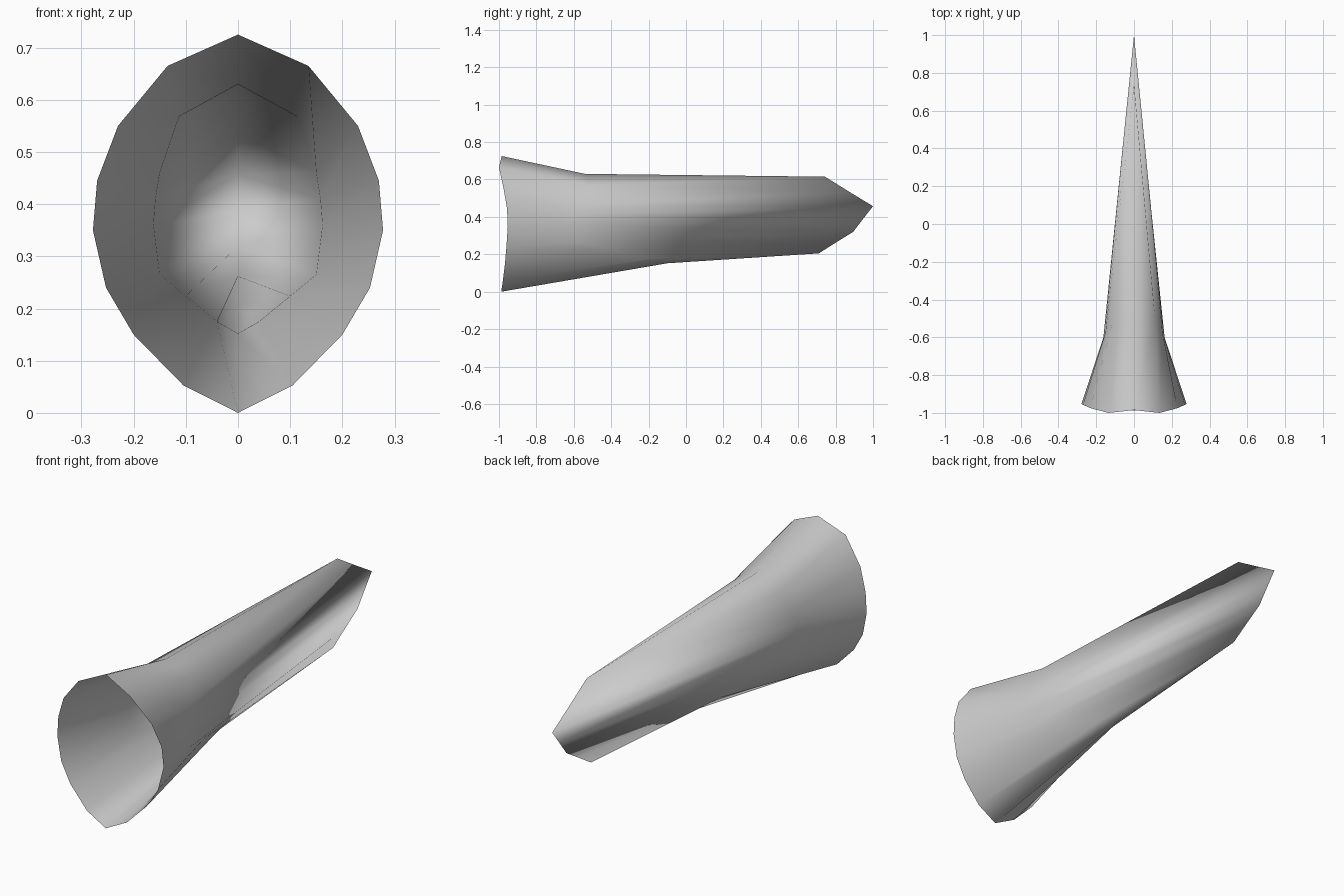
import bpy, bmesh

cube = bpy.data.objects.get("Cube")
if cube:
    bpy.data.objects.remove(cube, do_unlink=True)

# Right-hand half outlines, listed from the top ridge to the keel (x, y, z)
mouth = [(0, -.985, .725), (.135, -1, .665), (.23, -.975, .55),
         (.27, -.957, .445), (.278, -.953, .35), (.253, -.96, .24),
         (.2, -.968, .15), (.105, -.98, .053), (0, -.988, 0)]
throat = [(0, -.54, .63), (.113, -.52, .568), (.15, -.57, .46),
          (.158, -.6, .41), (.162, -.6, .36), (.15, -.57, .265),
          (.1, -.4, .224), (.04, -.2, .175), (0, -.1, .152)]
# Tail pinches to an upright edge, so it only needs (y, z)
tail = [(.743, .615), (.743, .615), (.87, .536), (1, .457), (.945, .387),
        (.894, .32), (.8, .262), (.71, .205), (.71, .205)]
tail = [(0, y, z) for y, z in tail]


def full_ring(half):
    """Mirror a half outline into a closed ring."""
    return half + [(-x, y, z) for x, y, z in half[-2:0:-1]]


# Hollow horn: loft the rings, leaving the mouth open
bm = bmesh.new()
rings = [[bm.verts.new(p) for p in full_ring(h)] for h in (mouth, throat, tail)]
for a, b in zip(rings, rings[1:]):
    n = len(a)
    for i in range(n):
        j = (i + 1) % n
        bm.faces.new((a[i], a[j], b[j], b[i]))
bmesh.ops.remove_doubles(bm, verts=bm.verts[:], dist=.001)
for f in bm.faces:
    f.smooth = True
bmesh.ops.recalc_face_normals(bm, faces=bm.faces[:])
if sum(f.normal.x * f.calc_center_median().x for f in bm.faces) < 0:
    bmesh.ops.reverse_faces(bm, faces=bm.faces[:])

mesh = bpy.data.meshes.new("flared_tube")
bm.to_mesh(mesh)
bm.free()
tube = bpy.data.objects.new("flared_tube", mesh)
bpy.context.collection.objects.link(tube)

# Plain light grey
grey = bpy.data.materials.new("light_grey")
grey.use_nodes = True
colour = (.6, .6, .6, 1)
grey.diffuse_color = colour
grey.node_tree.nodes["Principled BSDF"].inputs["Base Color"].default_value = colour
mesh.materials.append(grey)
